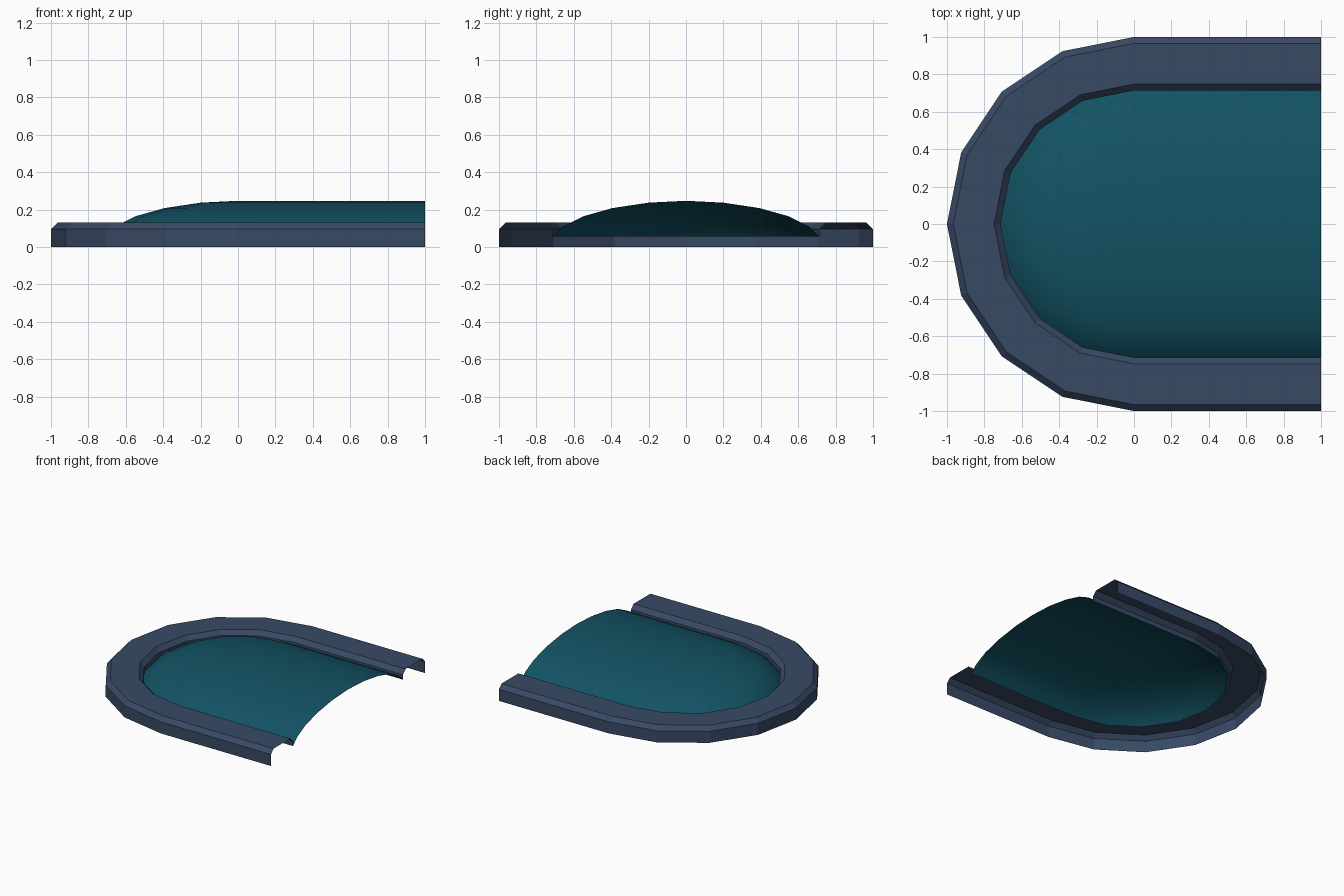
import bpy, bmesh
from math import sin, cos, pi

if "Cube" in bpy.data.objects:
    bpy.data.objects.remove(bpy.data.objects["Cube"])


def u_path(r, z):
    """U-shaped line: straight sides to x = 1, eight-sided half circle at the closed end."""
    arc = [(r * cos(pi / 2 + i * pi / 8), r * sin(pi / 2 + i * pi / 8), z) for i in range(9)]
    return [(1, r, z)] + arc + [(1, -r, z)]


def loft(name, profile, color, smooth):
    """Skin between U-paths given as (radius, height), from outside to inside."""
    bm = bmesh.new()
    rows = [[bm.verts.new(p) for p in u_path(r, z)] for r, z in profile]
    for a, b in zip(rows, rows[1:]):
        for i in range(len(a) - 1):
            bm.faces.new((a[i], a[i + 1], b[i + 1], b[i])).smooth = smooth
    bmesh.ops.remove_doubles(bm, verts=bm.verts[:], dist=1e-4)
    mesh = bpy.data.meshes.new(name)
    bm.to_mesh(mesh)
    bm.free()
    mat = bpy.data.materials.new(name + "_color")
    mat.diffuse_color = color
    mat.use_nodes = True
    mat.node_tree.nodes["Principled BSDF"].inputs["Base Color"].default_value = mat.diffuse_color
    mesh.materials.append(mat)
    obj = bpy.data.objects.new(name, mesh)
    bpy.context.collection.objects.link(obj)
    return obj


# Hollow chamfered rim, open underneath and at the straight ends
loft("rim",
     [(1, 0), (1, 0.095), (0.966, 0.13), (0.748, 0.13), (0.714, 0.095), (0.714, 0.055)],
     (0.04, 0.068, 0.13, 1), False)

# Thin domed panel inside the rim
loft("dome_panel",
     [(0.714, 0.055), (0.66, 0.108), (0.55, 0.164), (0.393, 0.208), (0.2, 0.237), (0, 0.247)],
     (0.006, 0.085, 0.125, 1), True)
